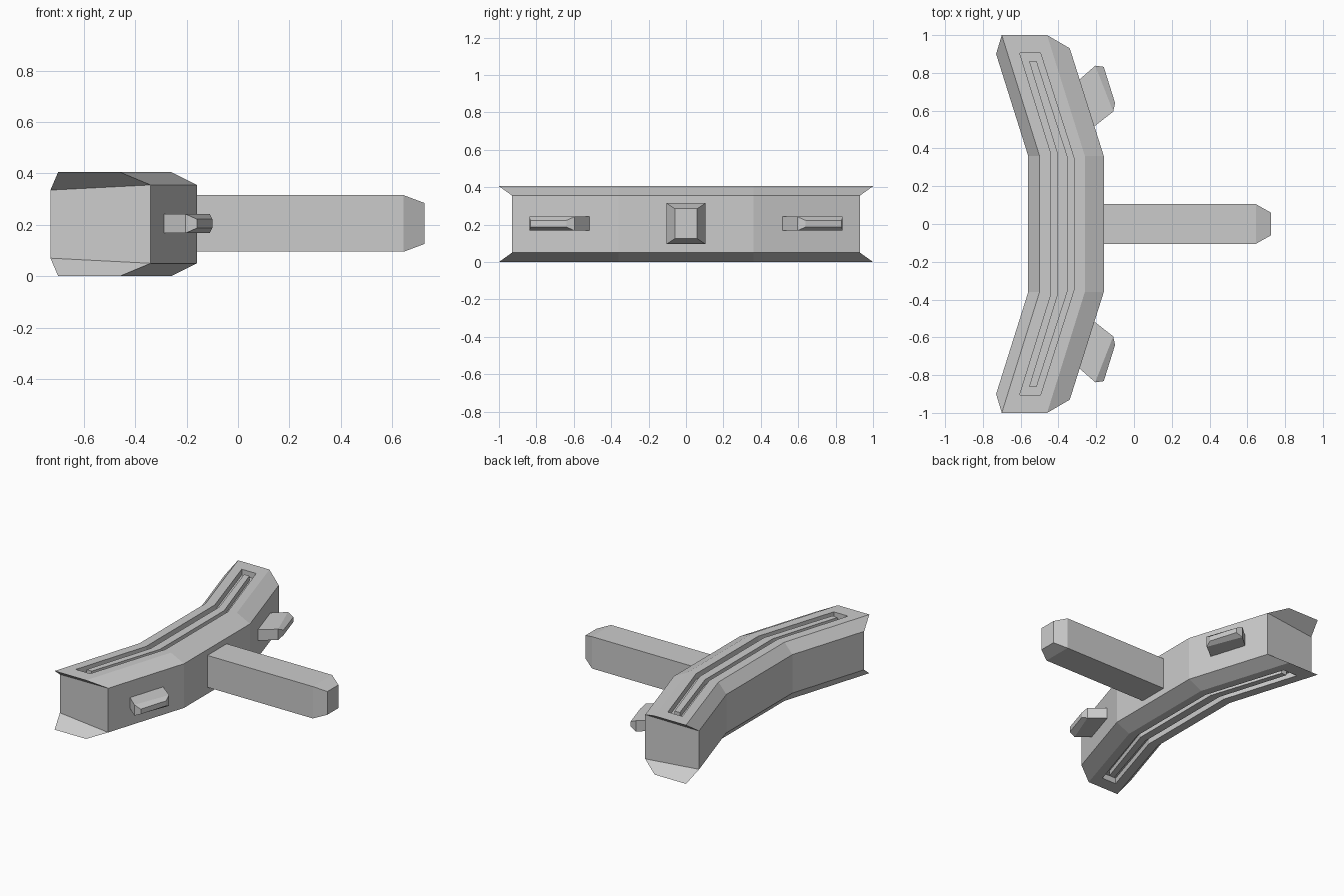
import bpy, bmesh

if "Cube" in bpy.data.objects:
    bpy.data.objects.remove(bpy.data.objects["Cube"])

H = 0.405  # head height


def loft(name, loops, caps):
    """Bridge equal-length point loops and close the ends with index tuples."""
    bm = bmesh.new()
    rings = [[bm.verts.new(p) for p in loop] for loop in loops]
    n = len(rings[0])
    for a, b in zip(rings, rings[1:]):
        for i in range(n):
            j = (i + 1) % n
            bm.faces.new((a[i], a[j], b[j], b[i]))
    for ring in (rings[0], rings[-1]):
        for cap in caps:
            bm.faces.new([ring[i] for i in cap])
    bmesh.ops.recalc_face_normals(bm, faces=bm.faces)
    mesh = bpy.data.meshes.new(name)
    bm.to_mesh(mesh)
    bm.free()
    obj = bpy.data.objects.new(name, mesh)
    bpy.context.collection.objects.link(obj)
    return obj


def bent(back_end, back_bend, front_bend, front_end, z_back, z_front):
    """Outline of the bent head, mirrored over y."""
    half = [(*back_end, z_back), (*back_bend, z_back)]
    front = [(*front_bend, z_front), (*front_end, z_front)]
    flip = lambda p: (p[0], -p[1], p[2])
    return (half + [flip(p) for p in reversed(half)]
            + [flip(p) for p in reversed(front)] + front)


# Head: nested outlines from raised bar, through groove, out to the widest edge
bar = ((-0.555, 0.86), (-0.405, 0.37), (-0.35, 0.35), (-0.515, 0.86))
groove = ((-0.605, 0.905), (-0.44, 0.375), (-0.315, 0.34), (-0.495, 0.905))
rim = ((-0.70, 1.0), (-0.50, 0.36), (-0.26, 0.36), (-0.46, 1.0))
side = ((-0.73, 0.90), (-0.56, 0.36), (-0.16, 0.36), (-0.34, 0.93))
steps = [(bar, 0.005, 0.005), (bar, 0.04, 0.04), (groove, 0.04, 0.04),
         (groove, 0, 0), (rim, 0, 0), (side, 0.07, 0.05)]
loops = [bent(*s, zb, zf) for s, zb, zf in steps]
loops += [bent(*s, H - zb, H - zf) for s, zb, zf in reversed(steps)]


# Reorder so that front points run bend -> end consistently around the loop
def ordered(loop):
    return loop[:4] + [loop[4], loop[5], loop[6], loop[7]]


loft("hammer_head", [ordered(l) for l in loops],
     [(0, 1, 6, 7), (1, 2, 5, 6), (2, 3, 4, 5)])


# Handle with a tapered end
def rect_x(x, y, z0, z1):
    return [(x, -y, z0), (x, y, z0), (x, y, z1), (x, -y, z1)]


loft("handle", [rect_x(-0.18, 0.105, 0.095, 0.315),
                rect_x(0.645, 0.105, 0.095, 0.315),
                rect_x(0.725, 0.06, 0.125, 0.285)], [(0, 1, 2, 3)])


# Side lugs, one on each arm
def section(p, q, z0, z1):
    return [(*p, z0), (*q, z0), (*q, z1), (*p, z1)]


for label, s in (("left", 1), ("right", -1)):
    rows = [((-0.30, 0.755), (-0.225, 0.505), 0.167, 0.242),
            ((-0.205, 0.838), (-0.11, 0.595), 0.167, 0.242),
            ((-0.16, 0.832), (-0.10, 0.64), 0.187, 0.222)]
    loft("lug_" + label,
         [section((p[0], s * p[1]), (q[0], s * q[1]), a, b) for p, q, a, b in rows],
         [(0, 1, 2, 3)])
